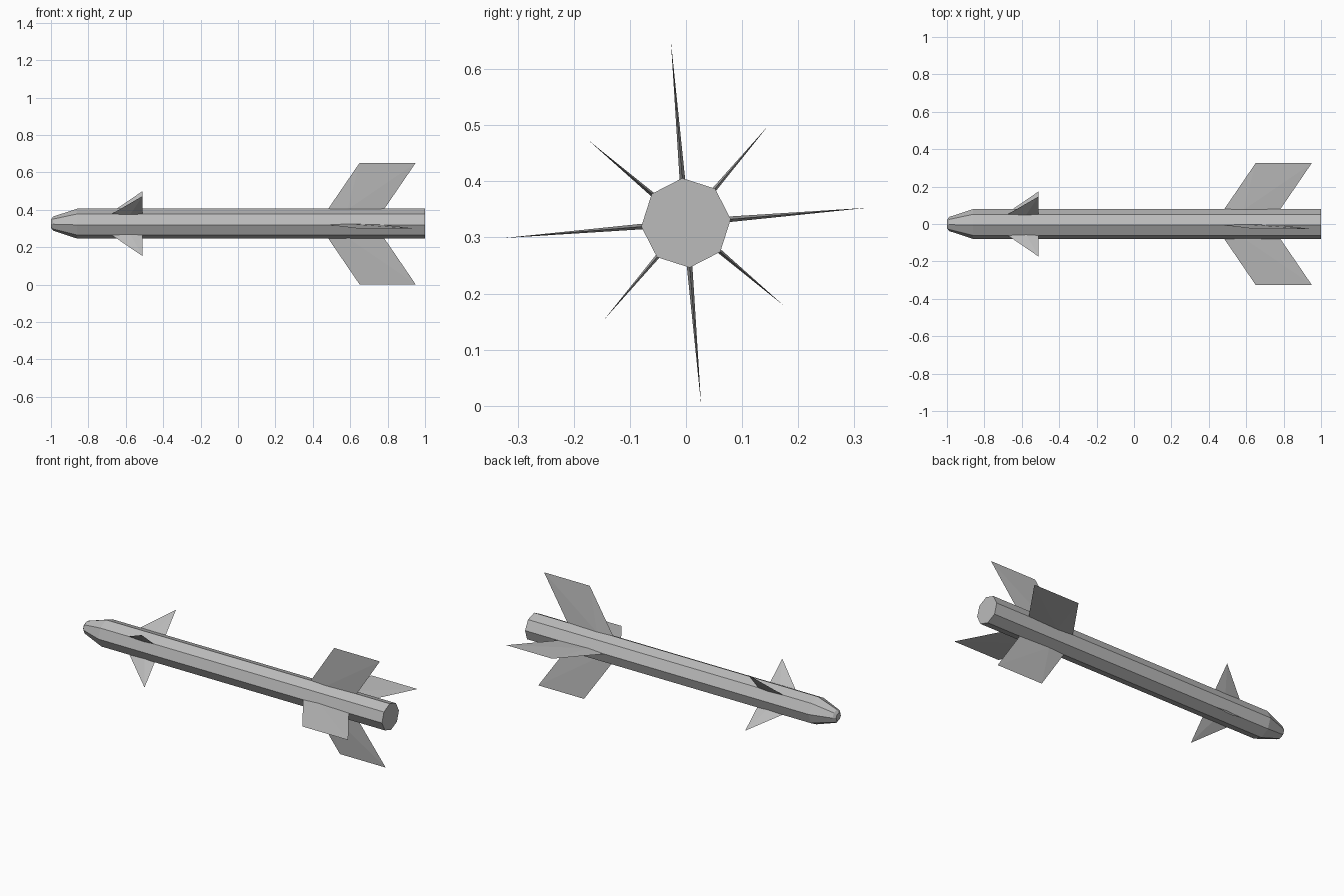
import bpy, bmesh
from math import sin, cos, pi, radians

cube = bpy.data.objects.get("Cube")
if cube:
    bpy.data.objects.remove(cube, do_unlink=True)

AXIS_Z = 0.326           # height of the body axis
ROLL = radians(4.75)     # slight roll of the whole body
SIDES = 8

grey = bpy.data.materials.new("light_grey")
grey.use_nodes = True
grey.diffuse_color = (0.5, 0.5, 0.5, 1)
grey.node_tree.nodes["Principled BSDF"].inputs["Base Color"].default_value = (0.5, 0.5, 0.5, 1)


def point(x, r, angle, side=0.0):
    """Point at radius r and roll angle, shifted sideways around the axis."""
    return (x, r * cos(angle) - side * sin(angle),
            AXIS_Z + r * sin(angle) + side * cos(angle))


def finish(bm, name):
    bmesh.ops.recalc_face_normals(bm, faces=bm.faces)
    mesh = bpy.data.meshes.new(name)
    bm.to_mesh(mesh)
    bm.free()
    mesh.materials.append(grey)
    obj = bpy.data.objects.new(name, mesh)
    bpy.context.collection.objects.link(obj)


def make_body(name, profile):
    """Faceted tube through (x, radius) rings, capped at both ends."""
    bm = bmesh.new()
    rings = [[bm.verts.new(point(x, r, ROLL + i * 2 * pi / SIDES)) for i in range(SIDES)]
             for x, r in profile]
    for a, b in zip(rings, rings[1:]):
        for i in range(SIDES):
            j = (i + 1) % SIDES
            bm.faces.new((a[i], a[j], b[j], b[i]))
    bm.faces.new(rings[0])
    bm.faces.new(rings[-1])
    finish(bm, name)


def make_fin(name, angle, root, tip, root_r, tip_r, half, ridge):
    """Diamond-section fin that thins to a sharp edge (or point) at its tip."""
    bm = bmesh.new()
    mid = root[0] + (root[1] - root[0]) * ridge
    lead, trail = (bm.verts.new(point(x, root_r, angle)) for x in root)
    sides = [bm.verts.new(point(mid, root_r, angle, s)) for s in (half, -half)]
    tips = [bm.verts.new(point(x, tip_r, angle)) for x in tip]
    for ridge_vert in sides:
        bm.faces.new((lead, ridge_vert, tips[0]))
        bm.faces.new((ridge_vert, trail, tips[-1]))
        if len(tips) > 1:
            bm.faces.new((ridge_vert, tips[-1], tips[0]))
    bm.faces.new((lead, sides[0], trail, sides[1]))
    finish(bm, name)


# Body with a tapered, blunt nose
make_body("body", [(-1, 0.022), (-0.988, 0.038), (-0.86, 0.08), (1, 0.08)])

# Four swept tail fins and four triangular nose fins between them
for k, place in enumerate(("left", "top", "right", "bottom")):
    turn = ROLL + k * pi / 2
    make_fin("tail_fin_" + place, turn, (0.48, 0.78), (0.65, 0.95), 0.076, 0.326, 0.005, 0.35)
    make_fin("nose_fin_" + str(k + 1), turn + pi / 4, (-0.68, -0.51), (-0.51,),
             0.076, 0.228, 0.004, 0.6)
